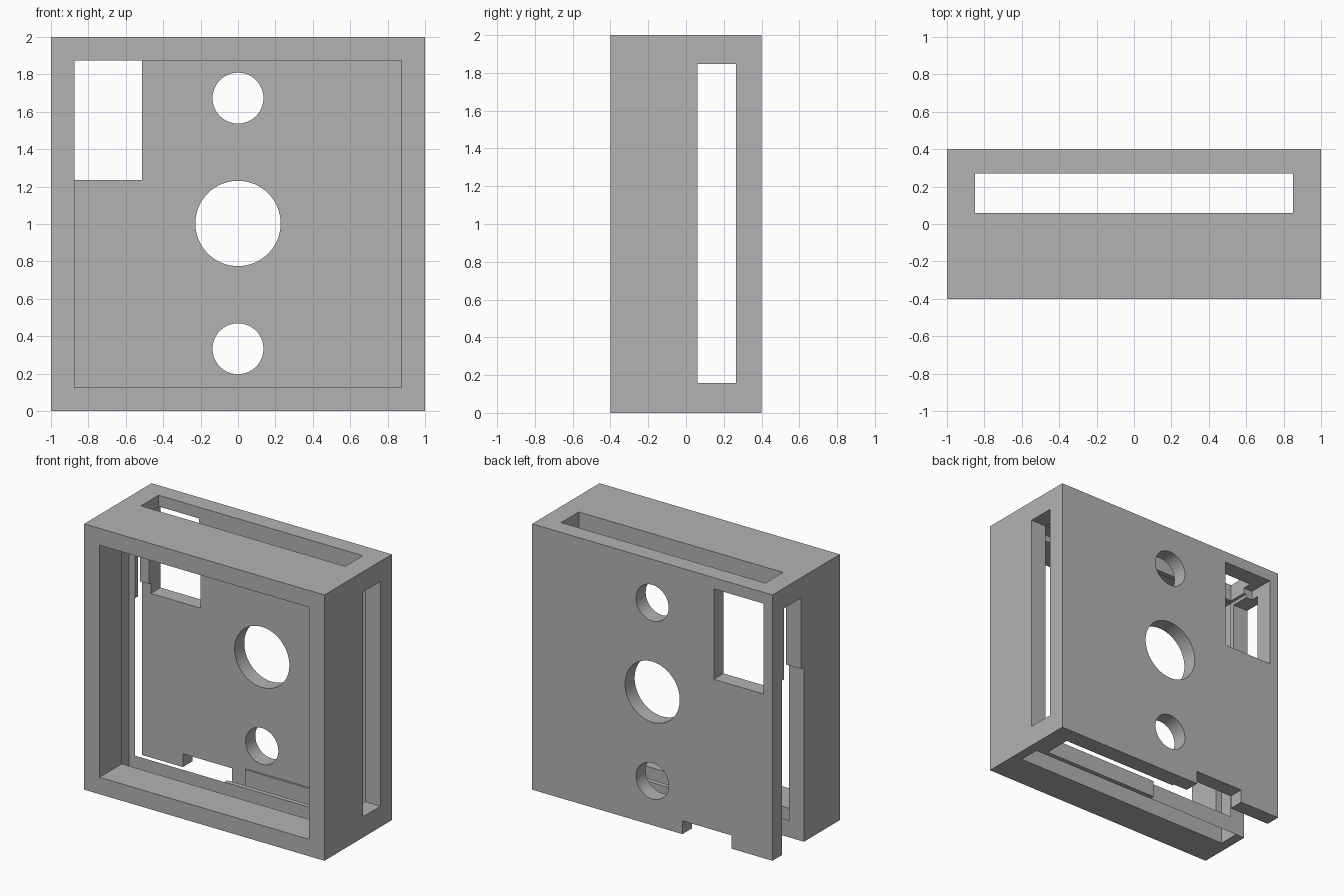
import bpy
import math

old = bpy.data.objects.get("Cube")
if old:
    bpy.data.objects.remove(old, do_unlink=True)

grey = bpy.data.materials.new("plain_grey")
grey.use_nodes = True
grey.diffuse_color = (0.45, 0.45, 0.45, 1)
grey.node_tree.nodes["Principled BSDF"].inputs["Base Color"].default_value = (0.45, 0.45, 0.45, 1)


def block(name, x, y, z):
    """Box from (min, max) ranges on each axis."""
    ranges = (x, y, z)
    bpy.ops.mesh.primitive_cube_add(size=1, location=[(a + b) / 2 for a, b in ranges])
    ob = bpy.context.object
    ob.name = name
    ob.scale = [b - a for a, b in ranges]
    bpy.ops.object.transform_apply(location=True, rotation=True, scale=True)
    ob.data.materials.append(grey)
    return ob


def round_hole(name, z, radius):
    bpy.ops.mesh.primitive_cylinder_add(vertices=64, radius=radius, depth=0.5,
                                        location=(0, 0.4, z), rotation=(math.pi / 2, 0, 0))
    ob = bpy.context.object
    ob.name = name
    ob.data.materials.append(grey)
    return ob


# Outer housing
OUT = 1.2          # past every outer face
PLATE = 0.285      # inner face of the back plate
RAIL = 0.025       # front face of the guide rails
housing = block("housing", (-1, 1), (-0.4, 0.4), (0, 2))

cutters = [
    # Open front and inner cavity
    block("cavity", (-0.873, 0.873), (-OUT, PLATE), (0.127, 1.873)),
    # Board groove, open at the bottom
    block("board_groove", (-0.925, 0.925), (-0.135, RAIL), (-OUT, 1.92)),
    # Slots through the side walls and through top and bottom
    block("side_slots", (-OUT, OUT), (0.06, 0.265), (0.157, 1.847)),
    block("top_bottom_slots", (-0.85, 0.85), (0.06, 0.27), (-OUT, 2.2)),
    # Corner opening through the left-hand wall and floor
    block("corner_opening", (-OUT, -0.132), (RAIL, PLATE), (-OUT, 1.313)),
    # Back plate window and lower notch
    block("window", (-0.925, -0.512), (0.2, OUT), (1.235, 1.915)),
    block("lower_notch", (-0.658, -0.25), (0.2, OUT), (-OUT, 0.1)),
    # Round holes in the back plate
    round_hole("upper_hole", 1.673, 0.136),
    round_hole("middle_hole", 1.003, 0.228),
    round_hole("lower_hole", 0.333, 0.136),
]

bpy.ops.object.select_all(action="DESELECT")
bpy.context.view_layer.objects.active = housing
housing.select_set(True)
for cutter in cutters:
    mod = housing.modifiers.new(cutter.name, "BOOLEAN")
    mod.operation = "DIFFERENCE"
    mod.solver = "EXACT"
    mod.object = cutter
    bpy.ops.object.modifier_apply(modifier=mod.name)
    bpy.data.objects.remove(cutter, do_unlink=True)

bpy.ops.object.shade_smooth_by_angle(angle=math.radians(30))
